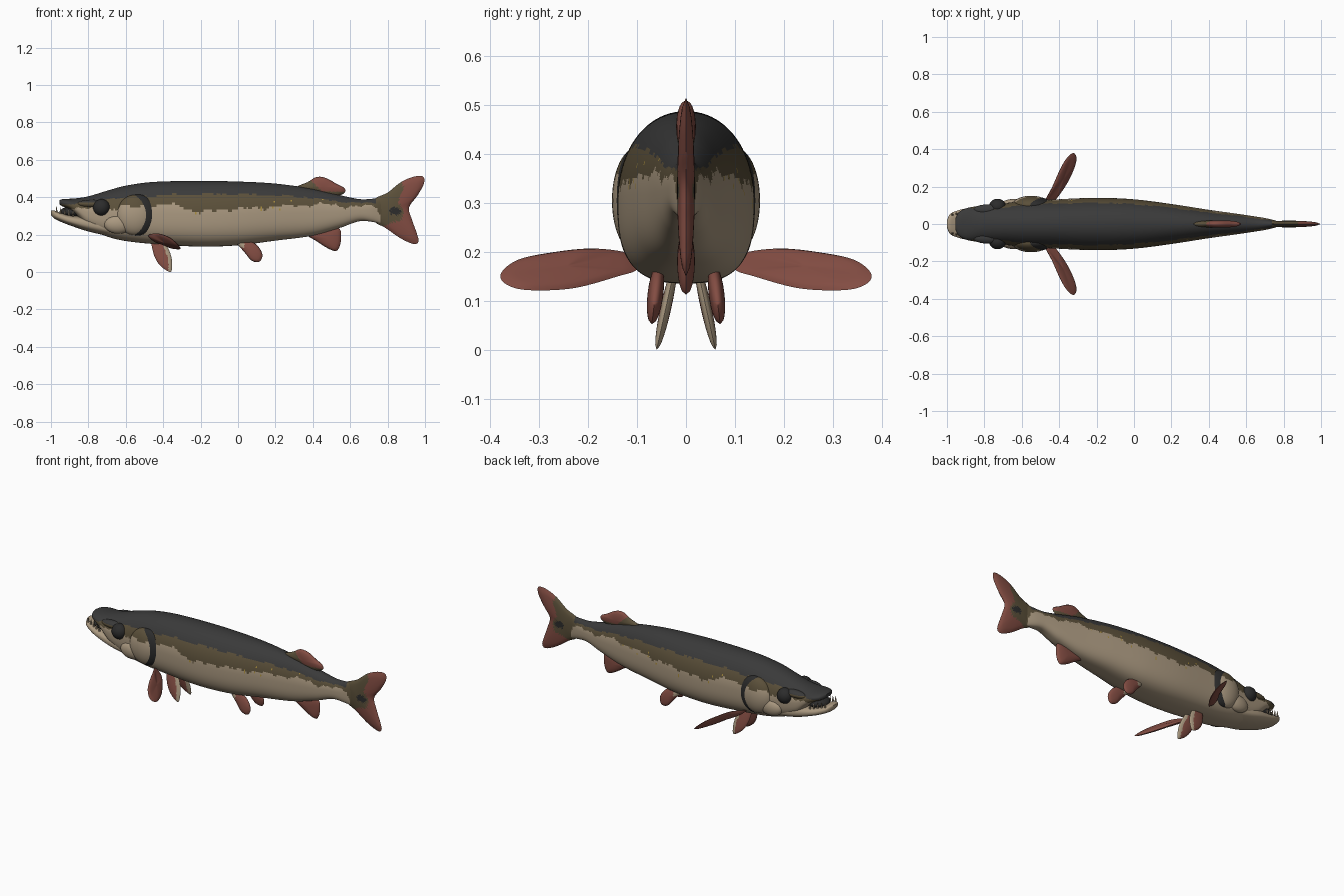
import bpy, bmesh, math, random
from mathutils import Vector

if "Cube" in bpy.data.objects:
    bpy.data.objects.remove(bpy.data.objects["Cube"])

random.seed(4)


def material(name, rgb):
    m = bpy.data.materials.new(name)
    m.diffuse_color = (*rgb, 1)
    m.use_nodes = True
    m.node_tree.nodes["Principled BSDF"].inputs["Base Color"].default_value = m.diffuse_color
    return m


BACK, OLIVE, TAN, RED, EYE, GOLD = range(6)
MATS = [material("charcoal back", (.042, .042, .042)),
        material("olive brown", (.105, .080, .042)),
        material("belly tan", (.40, .315, .215)),
        material("fin red", (.225, .073, .055)),
        material("eye black", (.025, .025, .025)),
        material("gold fleck", (.40, .27, .05))]


def curve(table, x, col=1):
    """Smooth interpolation of one column of a table keyed by its first column."""
    n = len(table)
    i = 0
    while i < n - 2 and x > table[i + 1][0]:
        i += 1

    def slope(k):
        a, b = table[max(k - 1, 0)], table[min(k + 1, n - 1)]
        return (b[col] - a[col]) / (b[0] - a[0])
    p, q = table[i], table[i + 1]
    h = q[0] - p[0]
    t = min(max((x - p[0]) / h, 0), 1)
    return ((2*t**3 - 3*t*t + 1) * p[col] + (t**3 - 2*t*t + t) * h * slope(i)
            + (3*t*t - 2*t**3) * q[col] + (t**3 - t*t) * h * slope(i + 1))


def finish(name, bm, rule, angle=50):
    bmesh.ops.recalc_face_normals(bm, faces=bm.faces)
    for f in bm.faces:
        f.material_index = rule(f.calc_center_median())
    me = bpy.data.meshes.new(name)
    bm.to_mesh(me)
    bm.free()
    for m in MATS:
        me.materials.append(m)
    ob = bpy.data.objects.new(name, me)
    bpy.context.collection.objects.link(ob)
    bpy.ops.object.select_all(action='DESELECT')
    ob.select_set(True)
    bpy.context.view_layer.objects.active = ob
    bpy.ops.object.shade_smooth_by_angle(angle=math.radians(angle))
    return ob


def loft(name, table, rule, steps, sides, n_top=2.1, n_bot=2.8):
    """Rounded sections along x; rows are x, top, bottom, half width."""
    bm = bmesh.new()
    rings = []
    x0, x1 = table[0][0], table[-1][0]
    for i in range(steps + 1):
        x = x0 + (x1 - x0) * i / steps
        top, bot, hw = (curve(table, x, c) for c in (1, 2, 3))
        zc = bot + .47 * (top - bot)
        ring = []
        for j in range(sides):
            a = math.tau * (j + .5) / sides
            c, s = math.cos(a), math.sin(a)
            e = 2 / (n_top if s > 0 else n_bot)
            h = top - zc if s > 0 else zc - bot
            ring.append(bm.verts.new((x, math.copysign(hw * abs(c)**e, c),
                                      zc + math.copysign(h * abs(s)**e, s))))
        rings.append(ring)
    for a, b in zip(rings, rings[1:]):
        for j in range(sides):
            k = (j + 1) % sides
            bm.faces.new((a[j], a[k], b[k], b[j]))
    bm.faces.new(rings[0])
    bm.faces.new(rings[-1])
    return finish(name, bm, rule)


def fin(name, pts, thick, rule, centre=None, side=1, sub=7, rings=9):
    """Lens-shaped fin from a smooth closed outline, mirrored by side."""
    pts = [Vector((x, y * side, z)) for x, y, z in pts]
    n = len(pts)
    c = Vector(centre) if centre else sum(pts, Vector()) / n
    normal = sum(((pts[i] - c).cross(pts[(i + 1) % n] - c) for i in range(n)), Vector()).normalized()
    rim = []
    for i in range(n):
        a, b, d, e = (pts[(i + k) % n] for k in (-1, 0, 1, 2))
        for k in range(sub):
            t = k / sub
            rim.append(.5 * (2*b + (d - a)*t + (2*a - 5*b + 4*d - e)*t*t + (3*b - a - 3*d + e)*t**3))
    bm = bmesh.new()
    edge = [bm.verts.new(p) for p in rim]
    m = len(rim)
    for s in (1, -1):
        prev = edge
        for r in range(rings - 1, 0, -1):
            f = r / rings
            off = normal * s * thick * math.sqrt(1 - f * f)
            ring = [bm.verts.new(c + (p - c) * f + off) for p in rim]
            for j in range(m):
                k = (j + 1) % m
                bm.faces.new((prev[j], prev[k], ring[k], ring[j]))
            prev = ring
        hub = bm.verts.new(c + normal * s * thick)
        for j in range(m):
            bm.faces.new((prev[j], prev[(j + 1) % m], hub))
    return finish(name, bm, rule, 80)


def blob(name, loc, radii, rule):
    bm = bmesh.new()
    bmesh.ops.create_uvsphere(bm, u_segments=40, v_segments=24, radius=1)
    for v in bm.verts:
        v.co = Vector([v.co[i] * radii[i] + loc[i] for i in range(3)])
    return finish(name, bm, rule)


# Colour bands along the flank
dark_line = [(-.96, .355), (-.85, .37), (-.7, .39), (-.6, .40), (-.2, .417),
             (.3, .405), (.6, .372), (.8, .37)]
pale_line = [(-.96, .34), (-.85, .345), (-.7, .335), (-.6, .345), (-.45, .36), (-.3, .35),
             (-.2, .322), (-.05, .335), (.1, .342), (.3, .355), (.5, .36), (.6, .348), (.8, .36)]


def flank(p):
    x, z = p.x, p.z
    wave = .006 * math.sin(31 * x) + .005 * math.sin(73 * x + 1) + .003 * math.sin(160 * x)
    low = curve(pale_line, x) + wave
    if z > curve(dark_line, x) + .4 * wave:
        return OLIVE if x > .74 else BACK
    if x > .755 + .01 * math.sin(50 * z):
        return OLIVE
    if -.4 < x < .5 and abs(z - low) < .03 and random.random() < .012:
        return GOLD
    return OLIVE if z > low else TAN


# Body with upper jaw: x, top, bottom, half width
body = [(-.955, .383, .362, .03), (-.94, .39, .352, .06), (-.9, .392, .335, .083),
        (-.86, .395, .30, .092), (-.8, .405, .235, .10), (-.7, .435, .19, .11),
        (-.6, .462, .166, .122), (-.45, .482, .15, .13), (-.2, .487, .136, .14),
        (0, .484, .143, .132), (.2, .473, .168, .107), (.4, .445, .195, .076),
        (.55, .41, .238, .055), (.65, .39, .272, .04), (.72, .392, .268, .028), (.8, .405, .25, .006)]
loft("body", body, flank, 230, 96)

# Lower jaw, mouth lining and teeth
jaw = [(-1, .328, .305, .02), (-.985, .33, .288, .052), (-.95, .318, .27, .07),
       (-.9, .305, .25, .083), (-.8, .295, .217, .097), (-.68, .28, .19, .095)]
loft("lower_jaw", jaw, lambda p: TAN, 50, 40, 2.6, 2.4)
blob("mouth_lining", (-.885, 0, .32), (.07, .066, .03), lambda p: EYE)
bm = bmesh.new()
for s in (1, -1):
    for i in range(5):
        g = bmesh.ops.create_cone(bm, cap_ends=True, segments=6, radius1=.006, radius2=.001, depth=.03)
        bmesh.ops.translate(bm, verts=g['verts'],
                            vec=(-.97 + .022 * i, s * (.05 + .005 * i), .335 - .006 * i))
finish("teeth", bm, lambda p: TAN)

# Head details on both sides
for s, tag in ((-1, "right"), (1, "left")):
    blob("eye_" + tag, (-.73, s * .093, .345), (.045, .042, .045), lambda p: EYE)
    blob("brow_" + tag, (-.78, s * .075, .365), (.08, .03, .022),
         lambda p: OLIVE if p.z < .37 else BACK)
    blob("cheek_" + tag, (-.64, s * .1, .255), (.075, .034, .05), lambda p: TAN)
    blob("gill_slit_" + tag, (-.535, s * .1, .305), (.1, .046, .11), lambda p: EYE)
    blob("gill_cover_" + tag, (-.55, s * .1, .305), (.1, .051, .108),
         lambda p: OLIVE if p.z > .352 + .008 * math.sin(60 * p.x) or p.x > -.465 else TAN)


# Tail fin
def tail_rule(p):
    if ((p.x - .84) / .03)**2 + ((p.z - .325) / .02)**2 < 1:
        return EYE
    if p.x > .872 + .012 * math.sin(45 * p.z) or p.z < .24 + .35 * (p.x - .76):
        return RED
    return OLIVE


tail = [(.71, .33), (.73, .39), (.80, .425), (.87, .48), (.94, .51), (.99, .51), (.993, .47),
        (.96, .41), (.915, .345), (.93, .28), (.955, .21), (.965, .165), (.94, .15),
        (.87, .18), (.79, .235), (.73, .27)]
fin("tail_fin", [(x, 0, z) for x, z in tail], .018, tail_rule, (.82, 0, .33))

# Dorsal and anal fins
dorsal = [(.31, .45), (.37, .48), (.42, .508), (.47, .503), (.53, .47), (.57, .448), (.565, .42),
          (.5, .40), (.4, .42)]
fin("dorsal_fin", [(x, 0, z) for x, z in dorsal], .02,
    lambda p: OLIVE if p.x < .42 - (p.z - .46) or p.z < .43 else RED)
anal = [(.36, .21), (.42, .165), (.49, .122), (.53, .116), (.55, .165), (.54, .235), (.45, .25)]
fin("anal_fin", [(x, 0, z) for x, z in anal], .018, lambda p: RED)

# Paired fins
pectoral = [(-.48, .11, .195), (-.44, .19, .207), (-.40, .28, .198), (-.365, .345, .183),
            (-.33, .378, .155), (-.31, .365, .133), (-.312, .32, .122), (-.35, .23, .126),
            (-.41, .14, .15), (-.45, .10, .165)]
ventral = [(-.46, .17), (-.452, .10), (-.425, .045), (-.385, .01), (-.357, .004), (-.353, .06),
           (-.37, .12), (-.41, .18)]
pelvic = [(-.015, .17), (.035, .105), (.075, .06), (.115, .056), (.13, .095), (.10, .145), (.04, .175)]
for s, tag in ((-1, "right"), (1, "left")):
    fin("pectoral_fin_" + tag, pectoral, .012, lambda p: RED, side=s)
    fin("ventral_fin_" + tag, [(x, .06 - .22 * z, z) for x, z in ventral], .011,
        lambda p: TAN if p.x > -.372 - .4 * max(p.z - .07, 0) else RED, side=s)
    fin("pelvic_fin_" + tag, [(x, .076 - .12 * z, z) for x, z in pelvic], .016,
        lambda p: TAN if p.x < .035 and p.z > .13 else RED, side=s)
